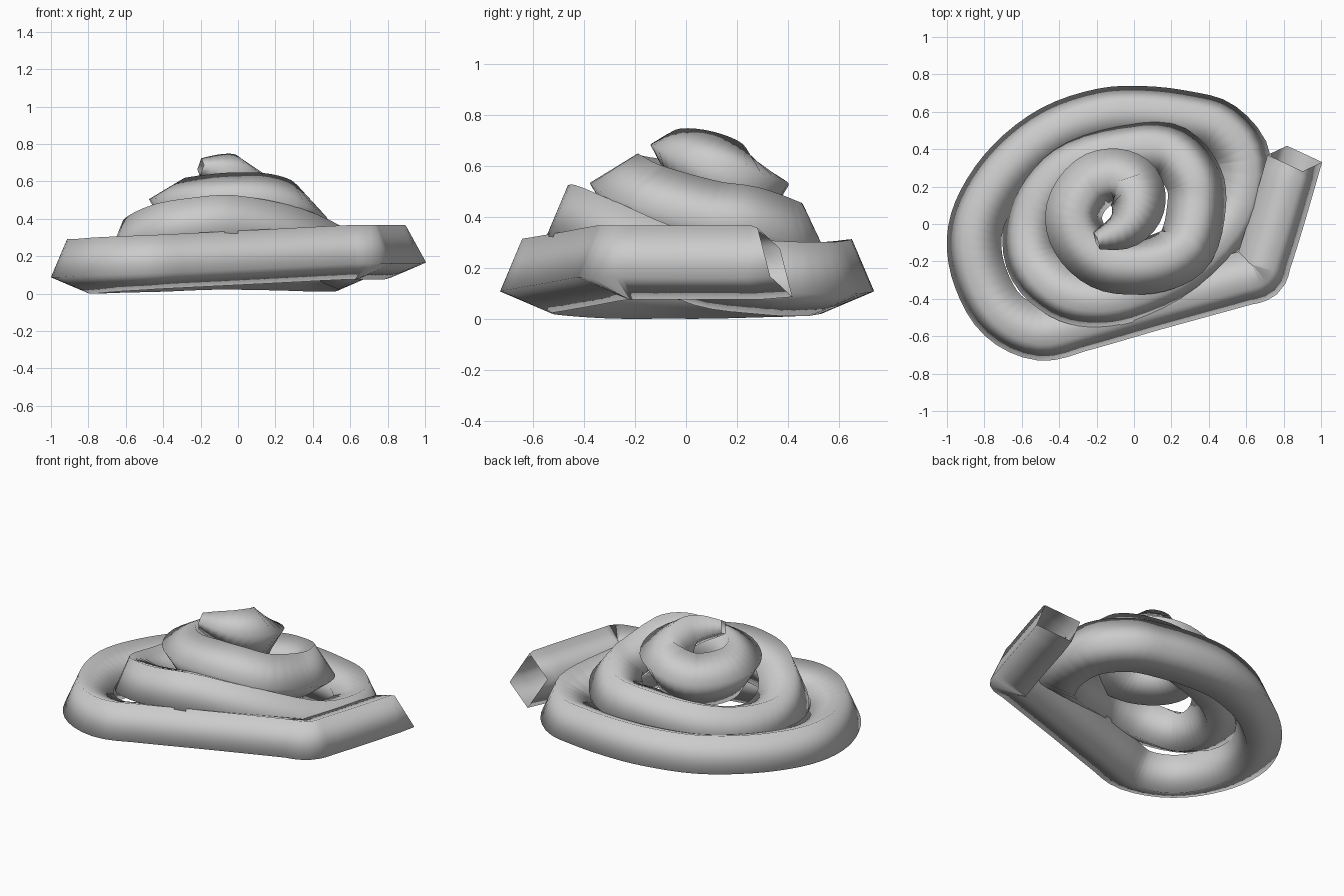
import bpy
import bmesh
from math import cos, sin, radians
from mathutils import Vector

scene_cube = bpy.data.objects.get("Cube")
if scene_cube:
    bpy.data.objects.remove(scene_cube, do_unlink=True)

TUBE_RADIUS = 0.157
TIP_RADIUS = 0.05
SIDES = 4
TILT = radians(68)
TWIST = radians(36)
STEPS = 4

# Centre line of the rope, from the open end on the ground up to the tip
free_end = [(.86, .35, .235), (.77, .04, .235), (.695, -.2, .235),
            (.67, -.265, .235), (.59, -.29, .235)]
base_coil = [
    (.1, -.425, .21), (-.3, -.54, .19), (-.5, -.585, .18), (-.7, -.49, .17),
    (-.82, -.29, .16), (-.855, -.08, .16), (-.8, .11, .16), (-.65, .32, .165),
    (-.43, .49, .17), (-.17, .58, .18), (.05, .592, .18), (.28, .565, .175),
    (.46, .51, .17), (.59, .33, .175),
]
middle_coil = [
    (.53, .03, .21), (.27, -.24, .33), (-.05, -.385, .395), (-.24, -.405, .38),
    (-.39, -.36, .35), (-.53, -.22, .28), (-.555, -.03, .235), (-.48, .17, .24),
    (-.31, .32, .27), (.02, .4, .315), (.2, .38, .33), (.32, .24, .38),
    (.335, .1, .4),
]
top_coil = [
    (.28, -.12, .46), (.16, -.2, .5), (0, -.225, .51), (-.16, -.2, .5),
    (-.29, -.08, .485), (-.32, .07, .48), (-.22, .22, .48), (-.09, .25, .51),
    (0, .2, .55), (.02, .08, .61), (-.05, -.03, .66), (-.2, -.09, .69),
]
TAPER_POINTS = 3
TWIST_START = (len(free_end + base_coil) + 9) * STEPS
TWIST_END = (len(free_end + base_coil + middle_coil) + 2) * STEPS


def spline_point(p0, p1, p2, p3, t):
    """Blend smoothly from p1 to p2, guided by their neighbours."""
    chord = (p2 - p1).length
    start = (p2 - p0).normalized() * chord
    end = (p3 - p1).normalized() * chord
    s = 1 - t
    return (p1 * (1 + 2 * t) * s * s + start * t * s * s
            + p2 * t * t * (3 - 2 * t) - end * t * t * s)


def smooth_path(points):
    """Return evenly subdivided points that pass through every given point."""
    points = [Vector(p) for p in points]
    first = points[0] * 2 - points[1]
    last = points[-1] * 2 - points[-2]
    padded = [first] + points + [last]
    path = []
    for i in range(len(points) - 1):
        path += [spline_point(*padded[i:i + 4], k / STEPS) for k in range(STEPS)]
    return path + [points[-1]]


def sweep(name, path, material):
    """Sweep a tilted square section along the path, narrowing at the tip."""
    bm = bmesh.new()
    rings = []
    taper_length = TAPER_POINTS * STEPS
    for i, centre in enumerate(path):
        before, after = path[max(i - 1, 0)], path[min(i + 1, len(path) - 1)]
        tangent = (after - before).normalized()
        if i == 0:
            # The open end is cut at a slant, facing partly upward
            tangent = (tangent + Vector((0, 0, -0.4))).normalized()
        # The coil runs clockwise, so outward is to the left of travel
        outward = Vector((-tangent.y, tangent.x, 0)).normalized()
        up = tangent.cross(outward).normalized()
        left_to_tip = min((len(path) - 1 - i) / taper_length, 1)
        ease = 1 - (1 - left_to_tip) ** 2
        radius = TIP_RADIUS + (TUBE_RADIUS - TIP_RADIUS) * ease
        # The section rolls inward as the rope climbs to the top coil
        roll = min(max((i - TWIST_START) / (TWIST_END - TWIST_START), 0), 1)
        ring = []
        for k in range(SIDES):
            angle = TILT + TWIST * roll - radians(360) * k / SIDES
            offset = outward * cos(angle) + up * sin(angle)
            ring.append(bm.verts.new(centre + offset * radius))
        rings.append(ring)
    for ring, following in zip(rings, rings[1:]):
        for k in range(SIDES):
            n = (k + 1) % SIDES
            bm.faces.new((ring[k], ring[n], following[n], following[k]))
    bmesh.ops.recalc_face_normals(bm, faces=bm.faces)
    # Rest the lowest point on the ground
    lowest = min(v.co.z for v in bm.verts)
    bmesh.ops.translate(bm, verts=bm.verts, vec=(0, 0, -lowest))
    for face in bm.faces:
        face.smooth = True
    mesh = bpy.data.meshes.new(name)
    bm.to_mesh(mesh)
    bm.free()
    mesh.materials.append(material)
    obj = bpy.data.objects.new(name, mesh)
    bpy.context.collection.objects.link(obj)
    return obj


# Plain grey material
grey = bpy.data.materials.new("light_grey")
grey.use_nodes = True
colour = (0.6, 0.6, 0.6, 1)
grey.diffuse_color = colour
grey.node_tree.nodes["Principled BSDF"].inputs["Base Color"].default_value = colour

# Coiled rope, one continuous tube
sweep("coiled_tube", smooth_path(free_end + base_coil + middle_coil + top_coil), grey)
